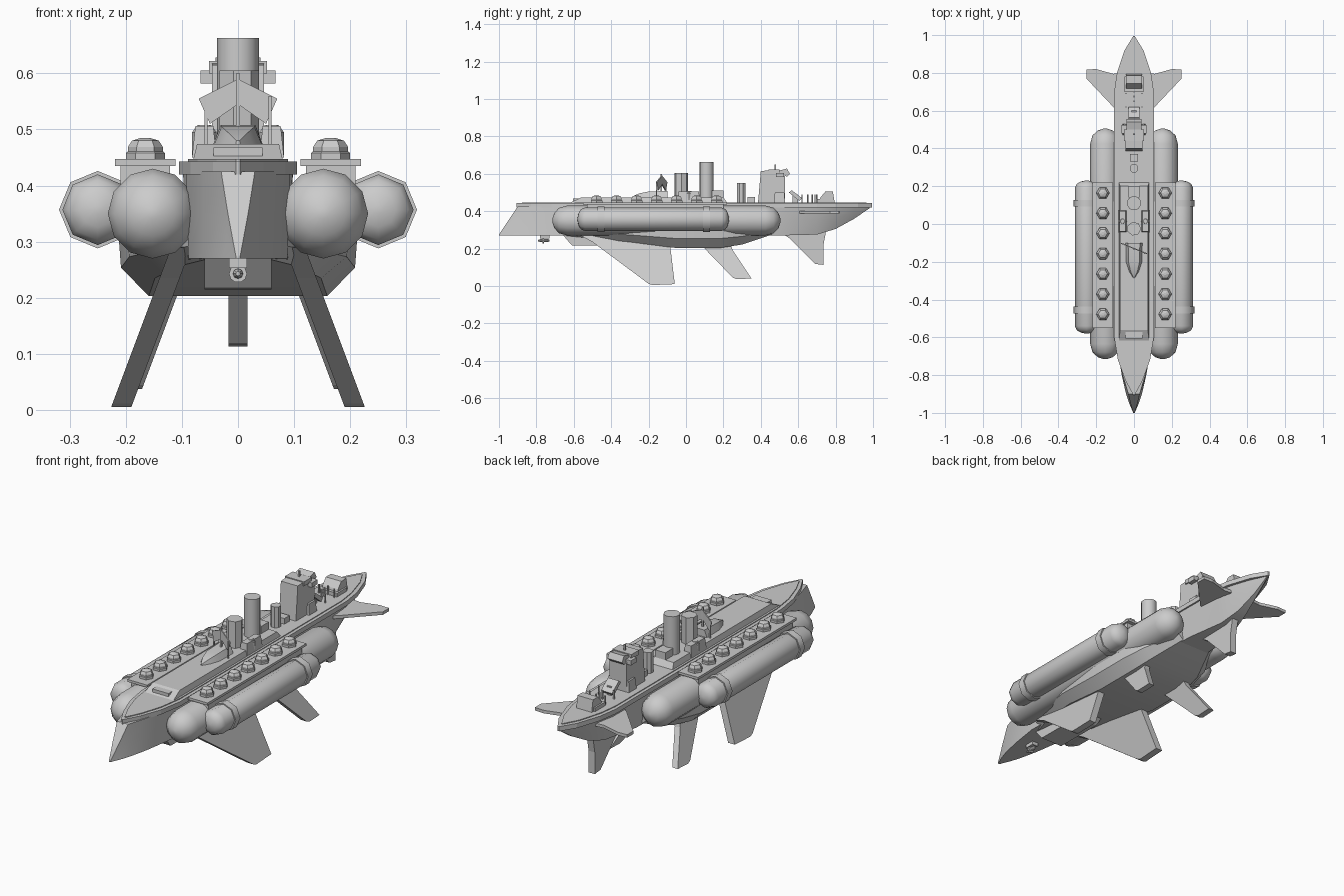
import bpy, bmesh, math
from mathutils import Vector


def finish(name, bm, smooth=None):
    bmesh.ops.recalc_face_normals(bm, faces=bm.faces)
    me = bpy.data.meshes.new(name)
    bm.to_mesh(me)
    bm.free()
    ob = bpy.data.objects.new(name, me)
    bpy.context.collection.objects.link(ob)
    if smooth:
        bpy.ops.object.select_all(action='DESELECT')
        ob.select_set(True)
        bpy.context.view_layer.objects.active = ob
        bpy.ops.object.shade_smooth_by_angle(angle=math.radians(smooth))
    return ob


def loft(name, rings, smooth=None):
    bm = bmesh.new()
    vs = [[bm.verts.new(p) for p in r] for r in rings]
    n = len(vs[0])
    for a, b in zip(vs, vs[1:]):
        for i in range(n):
            j = (i + 1) % n
            bm.faces.new((a[i], a[j], b[j], b[i]))
    bm.faces.new(vs[0])
    bm.faces.new(vs[-1])
    return finish(name, bm, smooth)


def box(name, x0, x1, y0, y1, z0, z1, taper=0.0):
    t = taper
    return loft(name, [[(x0, y0, z0), (x1, y0, z0), (x1, y1, z0), (x0, y1, z0)],
                       [(x0 + t, y0 + t, z1), (x1 - t, y0 + t, z1), (x1 - t, y1 - t, z1), (x0 + t, y1 - t, z1)]])


def lathe(name, c, prof, n, axis='z', smooth=None, turn=0.0):
    # prof: (radius, position along axis)
    rings = []
    for r, h in prof:
        ring = []
        for i in range(n):
            a = 2 * math.pi * i / n + turn
            u, v = r * math.cos(a), r * math.sin(a)
            ring.append(Vector(c) + (Vector((u, v, h)) if axis == 'z' else Vector((u, h, v))))
        rings.append(ring)
    return loft(name, rings, smooth)


def side_prism(name, pts, x_at, t):
    # (y, z) outline given a thickness in x, leaning by x_at(z)
    return loft(name, [[(x_at(z) + s * t, y, z) for y, z in pts] for s in (-1, 1)])


def capsule(r, y0, y1, e):
    ends = [(0.12, 0), (0.5, 0.13), (0.85, 0.45), (1, 1)]
    return [(r * k, y0 + e * d) for k, d in ends] + [(r * k, y1 - e * d) for k, d in reversed(ends)]


# Main hull: y, top half width, bottom half width, bottom z, top z
hull = [(-1, .004, .004, .27, .275), (-.95, .018, .025, .27, .35), (-.9, .03, .042, .27, .425),
        (-.8, .06, .065, .27, .425), (-.65, .092, .088, .27, .425), (-.4, .098, .09, .265, .425),
        (.5, .098, .08, .27, .425), (.7, .095, .045, .275, .425), (.8, .078, .025, .305, .425),
        (.9, .045, .01, .36, .425), (.98, .01, .003, .415, .428)]
loft("main_hull", [[(-wt, y, zt), (-(wt * .6 + wb * .4), y, zb * .5 + zt * .5), (-wb, y, zb),
                    (wb, y, zb), (wt * .6 + wb * .4, y, zb * .5 + zt * .5), (wt, y, zt)]
                   for y, wt, wb, zb, zt in hull], 35)

# Deck rim and inner deck
outline = [(.004, -.905), (.045, -.83), (.085, -.72), (.105, -.6), (.105, .7), (.09, .8), (.05, .92), (.004, .995)]


def deck(name, k, z0, z1, s=1.0):
    pts = [(x * k, y * s) for x, y in outline] + [(-x * k, y * s) for x, y in reversed(outline)]
    loft(name, [[(x, y, z) for x, y in pts] for z in (z0, z1)])


deck("deck_rim", 1, .42, .443)
deck("inner_deck", .85, .443, .447, .97)

# Raised central deckhouse with hatch
loft("deckhouse", [[(-w, a, z), (w, a, z), (w, b, z), (-w, b, z)]
                   for w, a, b, z in ((.08, -.62, .22, .445), (.073, -.56, .2, .474))])
box("aft_hatch", -.044, .044, -.605, -.565, .445, .468)

# Broad lower body: y, half width, bottom z
low = [(-.64, .08, .268), (-.5, .15, .255), (-.3, .2, .235), (-.05, .215, .203),
       (.18, .215, .203), (.3, .19, .222), (.46, .11, .275)]
loft("lower_body", [[(-w, y, .34), (-w * .97, y, zb + (.33 - zb) * .4), (-w * .74, y, zb),
                     (w * .74, y, zb), (w * .97, y, zb + (.33 - zb) * .4), (w, y, .34)]
                    for y, w, zb in low], 30)
side_prism("keel_housing", [(-.66, .275), (-.61, .217), (-.35, .215), (-.25, .275)], lambda z: 0, .06)

# Propeller under the stern
lathe("propeller_hub", (0, 0, .243), [(.004, -.79), (.009, -.775), (.009, -.74), (.004, -.73)], 8, 'y')
lathe("propeller_ring", (0, 0, .243), [(.016, -.768), (.016, -.76)], 10, 'y')
box("propeller_strut", -.016, .016, -.78, -.73, .253, .275)

for s, side in ((-1, "left"), (1, "right")):
    # Inner and outer tanks
    lathe(side + "_inner_tank", (s * .152, 0, .35), capsule(.08, -.715, .505, .08), 12, 'y', 40)
    lathe(side + "_outer_tank", (s * .25, 0, .357), capsule(.063, -.58, .23, .04), 8, 'y', 50)
    for y in (-.455, .11):
        lathe(side + "_tank_band", (s * .25, y, .357), [(.069, -.018), (.069, .018)], 8, 'y', 50)
    # Dome battery
    box(side + "_battery_base", s * .165 - .044, s * .165 + .044, -.53, .2, .39, .436)
    box(side + "_battery_plate", s * .165 - .054, s * .165 + .054, -.55, .22, .435, .447)
    for i in range(7):
        lathe(side + "_dome", (s * .165, .164 - .107 * i, .447),
              [(.035, 0), (.035, .011), (.031, .014), (.031, .022), (.024, .033), (.008, .038)], 6)
    # Splayed fins beneath
    lean = lambda z, s=s: s * (.105 + (.28 - z) * .375)
    side_prism(side + "_large_fin", [(-.6, .29), (-.5, .235), (-.2, .012), (-.18, .005), (-.06, .01),
                                     (-.085, .22), (-.09, .29)], lean, .018)
    lean2 = lambda z, s=s: s * (.095 + (.28 - z) * .375)
    side_prism(side + "_small_fin", [(.05, .25), (.1, .2), (.25, .045), (.27, .037), (.35, .04),
                                     (.25, .19), (.23, .25)], lean2, .015)
    # Horizontal bow fins
    loft(side + "_bow_fin", [[(s * x, y, z) for x, y in
                              ((.06, .58), (.11, .62), (.252, .77), (.252, .818), (.2, .82), (.11, .795), (.06, .8))]
                             for z in (.387, .402)])
    # Midship lockers
    lathe(side + "_locker", (s * .06, .015, 0), [(.022, .45), (.022, .495), (.012, .508)], 8).scale = (1, 1, 1)
    box(side + "_boat_locker", s * .06 - .022, s * .06 + .022, -.045, .075, .45, .506, .006)
    # Mast and slanted panel
    box(side + "_mast", s * .057 - .003, s * .057 + .003, -.135 - s * .025, -.129 - s * .025, .47, .56)
    p = [(0, .59), (.07, .555), (.05, .51), (0, .545)]
    loft(side + "_slanted_panel", [[(s * x, -.13 - s * x * .4 + d, z) for x, z in p] for d in (-.003, .003)])
    # Deck posts near the bow
    for y in (.62, .69):
        box(side + "_bow_post", s * .042 - .003, s * .042 + .003, y - .003, y + .003, .445, .49)

# Single bow keel fin
side_prism("bow_keel_fin", [(.5, .29), (.56, .25), (.69, .118), (.735, .113), (.735, .22), (.75, .3)], lambda z: 0, .017)

# Funnels and stacks
lathe("tall_funnel", (0, .11, 0), [(.037, .45), (.037, .663)], 16, smooth=40)
lathe("aft_funnel", (0, -.025, 0), [(.037, .45), (.037, .605)], 7, smooth=20)
lathe("fore_funnel", (0, .295, 0), [(.024, .445), (.024, .55)], 8, turn=math.pi / 8)
box("funnel_base", -.028, .028, .14, .2, .45, .51)
box("fore_vent", -.022, .022, .33, .37, .445, .475)
box("central_mast", -.004, .004, -.135, -.127, .47, .6)

# Launch stowed on deck
loft("launch", [[(-w, y, .474), (w, y, .474), (w * .7, y, z), (-w * .7, y, z)]
                for y, w, z in ((-.285, .004, .48), (-.25, .026, .495), (-.2, .042, .505), (-.1, .044, .508))], 30)

# Bridge tower
side_prism("bridge_tower", [(.385, .445), (.4, .615), (.48, .62), (.53, .59), (.53, .445)], lambda z: 0, .046)
box("bridge_roof", -.052, .052, .44, .5, .6, .622)
box("bridge_wings", -.067, .067, .48, .525, .582, .605)
side_prism("bridge_visor", [(.49, .6), (.49, .615), (.54, .628), (.555, .6), (.54, .585)], lambda z: 0, .04)
box("bridge_aerial", -.004, .004, .472, .48, .62, .65)
box("bridge_foot", -.06, .06, .47, .53, .445, .5, .005)

# Bow gun, centre posts and turret
side_prism("bow_gun", [(.55, .5), (.565, .512), (.62, .47), (.605, .455)], lambda z: 0, .03)
box("bow_gun_stand", -.012, .012, .57, .6, .445, .49)
for y in (.65, .675, .7):
    lathe("centre_post", (0, y, 0), [(.005, .445), (.005, .49)], 6)
side_prism("bow_turret", [(.71, .445), (.72, .475), (.745, .505), (.785, .505), (.795, .445)], lambda z: 0, .042)
box("turret_base", -.05, .05, .7, .78, .445, .465)
